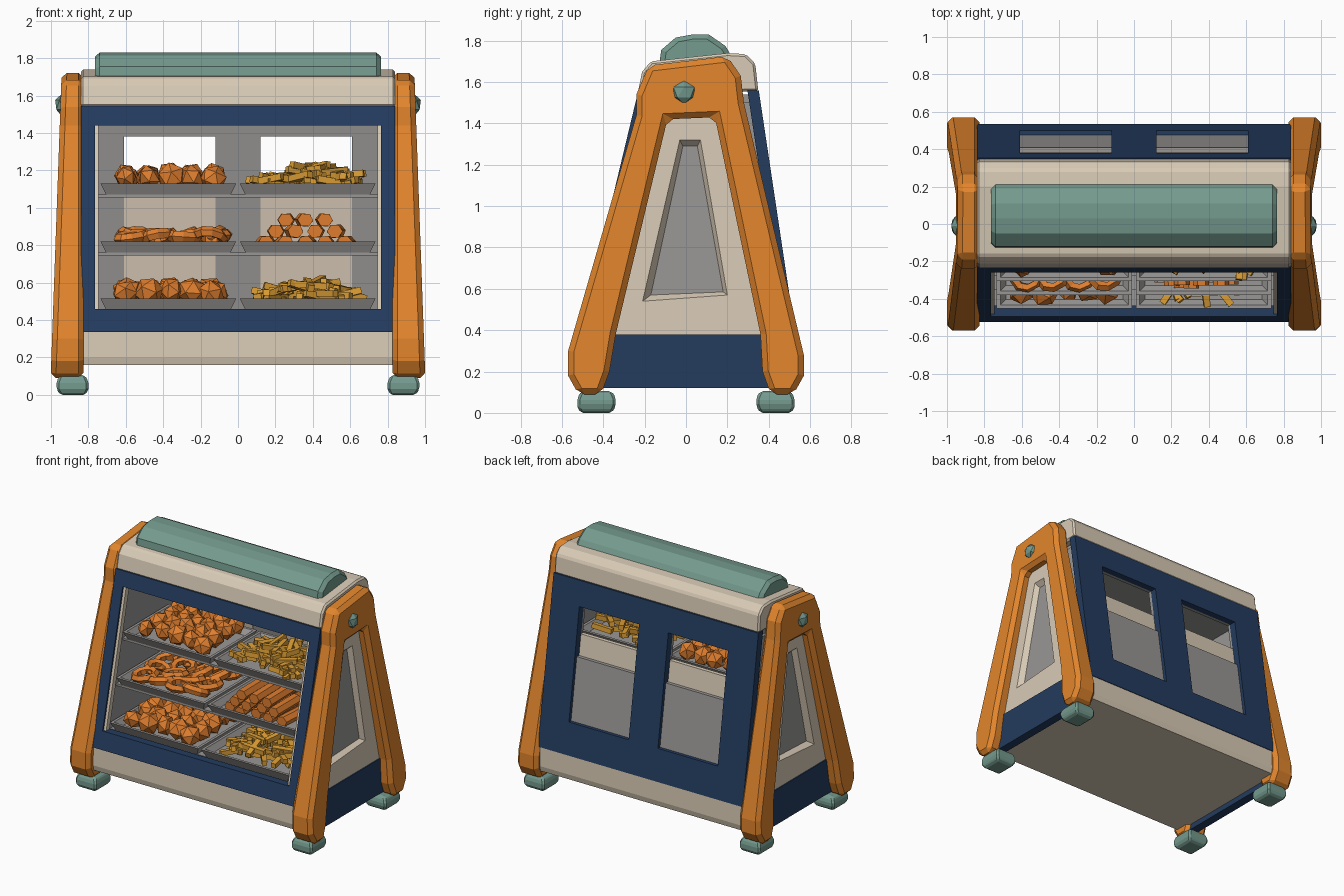
import bpy, bmesh, math, random
from mathutils import Matrix, Vector, Euler

if "Cube" in bpy.data.objects:
    bpy.data.objects.remove(bpy.data.objects["Cube"])

random.seed(4)


def material(name, r, g, b):
    m = bpy.data.materials.new(name)
    m.diffuse_color = tuple((c / 255) ** 2.2 for c in (r, g, b)) + (1,)
    m.use_nodes = True
    m.node_tree.nodes["Principled BSDF"].inputs["Base Color"].default_value = m.diffuse_color
    return m


ORANGE = material("orange frame", 225, 132, 48)
CREAM = material("cream", 216, 202, 181)
BLUE = material("navy blue", 40, 62, 95)
TEAL = material("sage teal", 116, 153, 141)
GRAY = material("gray metal", 152, 150, 148)
FRIED = material("fried orange", 222, 125, 50)
YELLOW = material("fries yellow", 218, 156, 56)


def finish(name, bm, mats, mirror="", bevel=0):
    bmesh.ops.recalc_face_normals(bm, faces=bm.faces)
    me = bpy.data.meshes.new(name)
    bm.to_mesh(me)
    bm.free()
    ob = bpy.data.objects.new(name, me)
    bpy.context.collection.objects.link(ob)
    for m in mats:
        me.materials.append(m)
    if bevel:
        mod = ob.modifiers.new("bevel", 'BEVEL')
        mod.width, mod.segments, mod.limit_method = bevel, 1, 'ANGLE'
    if mirror:
        mod = ob.modifiers.new("mirror", 'MIRROR')
        mod.use_axis = ["x" in mirror, "y" in mirror, False]
        mod.use_mirror_merge = False
    return ob


def add_loft(bm, rings):
    """Bridge rings of equal point count and cap both ends."""
    vs = [[bm.verts.new(p) for p in r] for r in rings]
    n = len(vs[0])
    for a, b in zip(vs, vs[1:]):
        for i in range(n):
            j = (i + 1) % n
            bm.faces.new((a[i], a[j], b[j], b[i]))
    bm.faces.new(vs[0])
    return bm.faces.new(vs[-1])


def build(name, mat, lofts, mirror="", bevel=0):
    bm = bmesh.new()
    for rings in lofts:
        add_loft(bm, rings)
    return finish(name, bm, [mat], mirror, bevel)


def prism(profile, x0, x1):
    return [[(x, y, z) for y, z in profile] for x in (x0, x1)]


def rect(x0, x1, y0, y1, z, inset=0):
    i = inset
    return [(x0 + i, y0 + i, z), (x1 - i, y0 + i, z), (x1 - i, y1 - i, z), (x0 + i, y1 - i, z)]


def front(z):
    return -0.515 + (z - 0.34) * 0.24


def back(z):
    return 0.53 - (z - 0.34) * 0.15


def slab(x0, x1, z0, z1, plane, d0, d1):
    """Plate following the sloped front or back plane."""
    return prism([(plane(z0) + d0, z0), (plane(z1) + d0, z1),
                  (plane(z1) + d1, z1), (plane(z0) + d1, z0)], x0, x1)


# A-shaped side frames, leaning slightly inward at the top
arch = [(-.57, .30), (-.24, 1.44), (-.24, 1.54), (-.18, 1.68), (.20, 1.725), (.265, 1.63),
        (.28, 1.5), (.57, .28), (.57, .18), (.52, .09), (.41, .09), (.37, .20), (.36, .38),
        (.14, 1.43), (-.09, 1.42), (-.34, .38), (-.37, .20), (-.41, .09), (-.52, .09), (-.57, .18)]
outer_x = lambda z: 1.005 - 0.036 * z
build("side_frame", ORANGE, [[[(.825, y, z) for y, z in arch],
                              [(outer_x(z), y, z) for y, z in arch]]], "x", .028)

# side panels with recessed triangular window
bm = bmesh.new()
wall_x = lambda z: .915 - .02 * z
outline = [(-.42, .34), (.42, .34), (.17, 1.47), (-.12, 1.47)]
rim = [(-.21, .54), (.20, .57), (.07, 1.32), (-.03, 1.32)]
sunk = [(-.17, .57), (.18, .585), (.055, 1.29), (-.015, 1.29)]
rings = [[(.84, y, z) for y, z in outline]]
rings += [[(wall_x(z) - d, y, z) for y, z in p] for p, d in ((outline, 0), (rim, 0), (sunk, .035))]
add_loft(bm, rings).material_index = 1
finish("side_panel", bm, [CREAM, GRAY], "x")

# lower blue side band
build("side_band", BLUE, [prism([(-.41, .12), (.41, .12), (.41, .38), (-.41, .38)], .85, .915)], "x")

# knobs and feet
bm = bmesh.new()
bmesh.ops.create_icosphere(bm, subdivisions=1, radius=.06,
                           matrix=Matrix.Translation((.945, -.01, 1.55)) @ Matrix.Diagonal((.6, 1, .95, 1)))
finish("side_knob", bm, [TEAL], "x")
build("foot", TEAL, [[rect(.80, .965, .345, .525, 0, .015), rect(.80, .97, .34, .525, .03),
                      rect(.80, .97, .34, .525, .075), rect(.80, .97, .34, .525, .105, .02)]], "xy", .012)

# base
build("base", CREAM, [prism([(-.51, .16), (-.52, .2), (-.515, .345), (.53, .345), (.535, .2), (.525, .16)],
                            -.88, .88)])

# roof and cap
build("roof", CREAM, [prism([(-.235, 1.54), (-.212, 1.65), (-.17, 1.70), (.2, 1.74), (.29, 1.735),
                             (.335, 1.69), (.35, 1.555)], -.84, .84)], bevel=.012)
cap = [(-.13, 1.68), (-.12, 1.755), (-.05, 1.815), (.03, 1.83), (.11, 1.83), (.19, 1.775),
       (.23, 1.71), (.22, 1.68)]
small = [(.05 + (y - .05) * .86, 1.68 + (z - 1.68) * .85) for y, z in cap]
build("roof_cap", TEAL, [[[(x, y, z) for y, z in p] for x, p in
                          ((-.765, small), (-.74, cap), (.74, cap), (.765, small))]])

# blue front window frame and its thin cream lining
build("front_frame", BLUE, [slab(-.84, .84, .335, .46, front, -.008, .05),
                            slab(-.84, .84, 1.44, 1.545, front, -.008, .05),
                            slab(-.84, -.765, .46, 1.44, front, -.008, .05),
                            slab(.765, .84, .46, 1.44, front, -.008, .05)])
build("front_lining", CREAM, [slab(.745, .768, .46, 1.44, front, .005, .045)], "x")

# blue back with two door openings
holes = [(-.61, -.12), (.12, .61)]
W0, W1 = .57, 1.38
build("back_frame", BLUE, [slab(-.84, .84, .34, W0, back, -.05, .005),
                           slab(-.84, .84, W1, 1.56, back, -.05, .005),
                           slab(-.84, -.61, W0, W1, back, -.05, .005),
                           slab(-.12, .12, W0, W1, back, -.05, .005),
                           slab(.61, .84, W0, W1, back, -.05, .005)])
build("back_door_plate", GRAY, [slab(a, b, W0, 1.02, back, -.045, -.02) for a, b in holes])
build("back_door_lining", CREAM, [slab(a, b, .5, 1.17, back, -.075, -.046) for a, b in holes])

# gray interior shell
wall = [(front(.42) + .04, .42), (front(1.5) + .04, 1.5), (back(1.5) - .04, 1.5), (back(.42) - .04, .42)]
build("inner_wall", GRAY, [prism(wall, .755, .82)], "x")
build("inner_back", GRAY, [slab(-.76, -.61, .44, 1.48, back, -.07, -.045),
                           slab(-.12, .12, .44, 1.48, back, -.07, -.045),
                           slab(.61, .76, .44, 1.48, back, -.07, -.045),
                           slab(-.61, .61, W1, 1.48, back, -.07, -.045)])
build("ceiling_and_floor", GRAY, [[rect(-.8, .8, -.2, .33, 1.47), rect(-.8, .8, -.2, .33, 1.54)],
                                  [rect(-.8, .8, -.45, .48, .34), rect(-.8, .8, -.45, .47, .45)]])

# three shelves, each with two flared trays
LEVELS = [.455, .76, 1.07]
BACK_Y = .24
shelves, trays = [], []
for z in LEVELS:
    y = front(z) + .035
    shelves.append([rect(-.76, .76, y + .03, BACK_Y + .03, z - .015), rect(-.76, .76, y + .03, BACK_Y + .03, z)])
    for a, b in ((-.735, -.01), (.01, .735)):
        trays.append([rect(a, b, y, BACK_Y, z, .03), rect(a, b, y, BACK_Y, z + .06),
                      rect(a, b, y, BACK_Y, z + .06, .02), rect(a, b, y, BACK_Y, z + .02, .05)])
build("shelf", GRAY, shelves)
build("food_tray", GRAY, trays)


# food helpers
def rolls(name, z, r):
    bm = bmesh.new()
    y = front(z) + .13
    while y < BACK_Y - .07:
        for i in range(5):
            s = r * random.uniform(.9, 1.1)
            m = Matrix.LocRotScale(Vector((-.595 + i * .115 + random.uniform(-.01, .01), y + random.uniform(-.02, .02),
                                           z + .085 + random.uniform(0, .02))),
                                   Euler([random.uniform(0, 6) for _ in range(3)]), Vector((s, s, s * .85)))
            bmesh.ops.create_icosphere(bm, subdivisions=1, radius=1, matrix=m)
        y += .125
    finish(name, bm, [FRIED])


def fries(name, z):
    bm = bmesh.new()
    y0 = front(z) + .12
    for i in range(75):
        x, y = random.uniform(.14, .60), random.uniform(y0, BACK_Y - .09)
        peak = 1 - abs(x - .42) / .36
        m = Matrix.LocRotScale(Vector((x, y, z + .05 + random.uniform(.1, 1) * .11 * peak)),
                               Euler((random.uniform(-.2, .2), random.uniform(-.3, .3), random.uniform(0, 3.14))),
                               Vector((random.uniform(.13, .22), .035, .035)))
        bmesh.ops.create_cube(bm, size=1, matrix=m)
    finish(name, bm, [YELLOW])


def rings_of_dough(name, z):
    bm = bmesh.new()
    y0 = front(z) + .14
    for row in range(4):
        for i in range(4):
            m = Matrix.LocRotScale(Vector((-.57 + i * .14 + .02 * (row % 2), y0 + row * .125, z + .085)),
                                   Euler((random.uniform(-.45, .45), random.uniform(-.35, .35), random.random())),
                                   Vector((1.1, .95, 1)))
            vs = [[bm.verts.new(m @ Vector(((.068 + .025 * math.cos(b)) * math.cos(a),
                                            (.068 + .025 * math.cos(b)) * math.sin(a), .03 * math.sin(b))))
                   for b in [math.tau * k / 5 for k in range(5)]] for a in [math.tau * k / 9 for k in range(9)]]
            for p in range(9):
                for q in range(5):
                    bm.faces.new((vs[p][q], vs[p - 8][q], vs[p - 8][(q + 1) % 5], vs[p][(q + 1) % 5]))
    finish(name, bm, [FRIED])


def sticks(name, z):
    bm = bmesh.new()
    y0 = front(z) + .09
    for layer, count in enumerate((5, 4, 3)):
        for i in range(count):
            x = .36 + (i - (count - 1) / 2) * .105
            for a, b in ((y0, y0 + .27), (y0 + .29, BACK_Y - .05)):
                s = random.uniform(-.02, .02)
                pts = [(x + .042 * math.cos(k * math.tau / 6 + s * 9), z + .055 + layer * .06 + .038 * math.sin(k * math.tau / 6 + s * 9))
                       for k in range(6)]
                add_loft(bm, [[(px, a + s, pz) for px, pz in pts], [(px + s, b + s, pz) for px, pz in pts]])
    finish(name, bm, [FRIED])


# food on each shelf
rolls("bottom_rolls", LEVELS[0], .078)
fries("bottom_fries", LEVELS[0])
rings_of_dough("dough_rings", LEVELS[1])
sticks("fried_sticks", LEVELS[1])
rolls("top_rolls", LEVELS[2], .072)
fries("top_fries", LEVELS[2])
